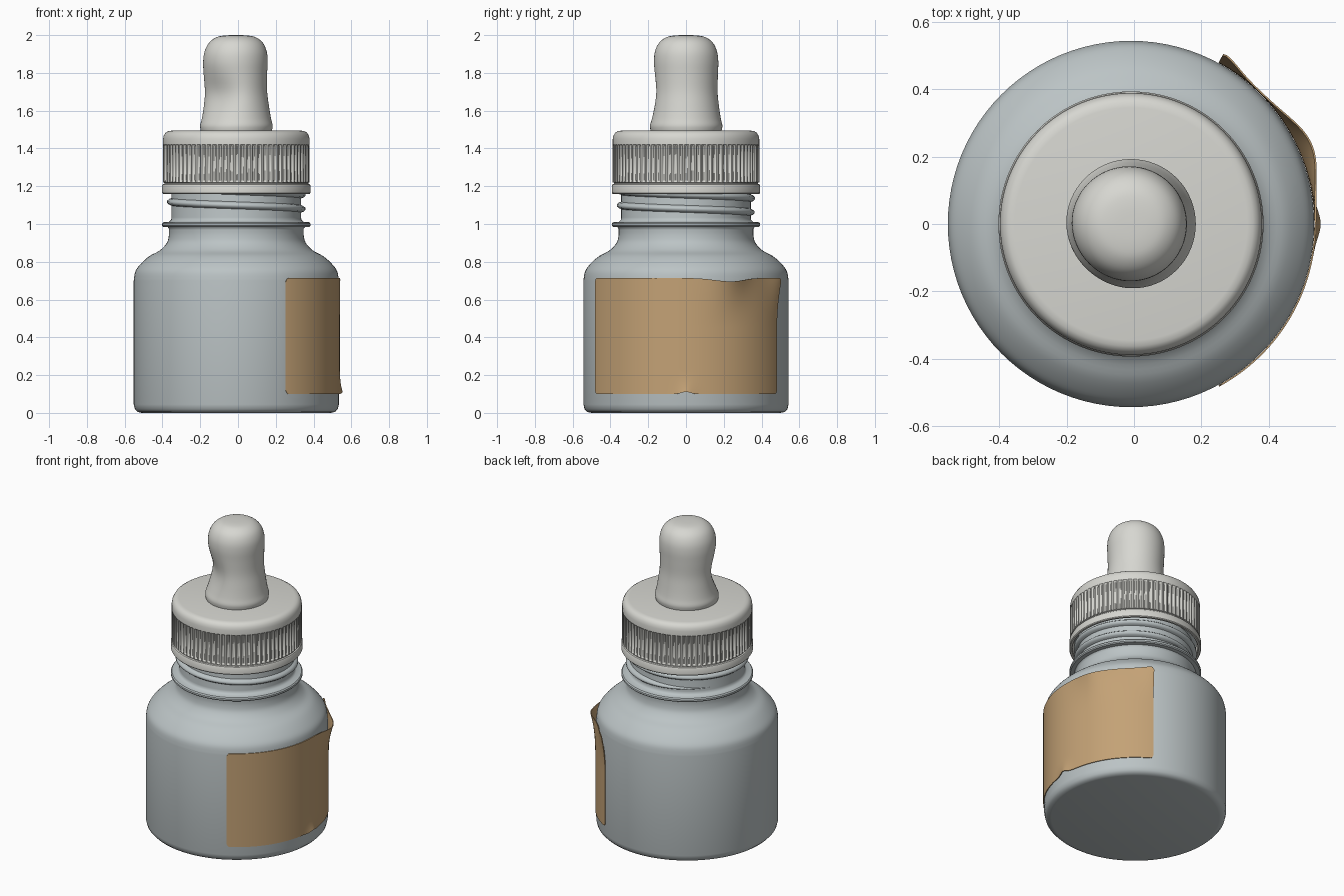
import bpy, bmesh, math
from mathutils import Vector

if "Cube" in bpy.data.objects:
    bpy.data.objects.remove(bpy.data.objects["Cube"])

CX = -0.009  # bottle axis in x


def finish(name, bm, angle=40, color=None):
    bmesh.ops.remove_doubles(bm, verts=bm.verts, dist=1e-5)
    bmesh.ops.recalc_face_normals(bm, faces=bm.faces)
    me = bpy.data.meshes.new(name)
    bm.to_mesh(me)
    bm.free()
    ob = bpy.data.objects.new(name, me)
    bpy.context.collection.objects.link(ob)
    bpy.ops.object.select_all(action='DESELECT')
    ob.select_set(True)
    bpy.context.view_layer.objects.active = ob
    bpy.ops.object.shade_smooth_by_angle(angle=math.radians(angle))
    if color:
        mat = bpy.data.materials.new(name + "_paint")
        mat.diffuse_color = color
        mat.use_nodes = True
        mat.node_tree.nodes["Principled BSDF"].inputs["Base Color"].default_value = mat.diffuse_color
        me.materials.append(mat)
    return ob


def grid_faces(bm, rows, closed=True):
    for a, b in zip(rows, rows[1:]):
        n = len(a)
        for i in range(n if closed else n - 1):
            j = (i + 1) % n
            bm.faces.new((a[i], a[j], b[j], b[i]))


def lathe(name, profile, segs=96, warp=None, angle=40, color=None):
    bm = bmesh.new()
    rows = []
    for r, z in profile:
        row = []
        for i in range(segs):
            t = 2 * math.pi * i / segs
            p = Vector((r * math.cos(t), r * math.sin(t), z))
            if warp:
                p = warp(p, r, i, t)
            row.append(bm.verts.new((p.x + CX, p.y, p.z)))
        rows.append(row)
    grid_faces(bm, rows)
    return finish(name, bm, angle, color)


def spline(pts, steps=4):
    # smooth curve through the profile points
    out = []
    for i in range(len(pts) - 1):
        p0, p1 = pts[max(i - 1, 0)], pts[i]
        p2, p3 = pts[i + 1], pts[min(i + 2, len(pts) - 1)]
        for k in range(steps):
            t = k / steps
            out.append(tuple(
                0.5 * (2 * b + (c - a) * t + (2 * a - 5 * b + 4 * c - d) * t * t
                       + (3 * b - a - 3 * c + d) * t ** 3)
                for a, b, c, d in zip(p0, p1, p2, p3)))
    return out + [pts[-1]]


def bump(x, c, w):
    return math.exp(-((x - c) / w) ** 2)


GLASS = (0.50, 0.55, 0.56, 1)
CREAM = (0.68, 0.68, 0.64, 1)

# bottle body, shoulder, collar and neck
shoulder = spline([(0.543, 0.70), (0.534, 0.75), (0.505, 0.79), (0.46, 0.83),
                   (0.405, 0.86), (0.368, 0.90), (0.357, 0.94), (0.357, 0.975)])
body = [(0, 0), (0.50, 0), (0.523, 0.005), (0.537, 0.02), (0.543, 0.045)] + shoulder + [
    (0.363, 0.983), (0.387, 0.985), (0.393, 0.991), (0.393, 1.002), (0.387, 1.009),
    (0.355, 1.012), (0.345, 1.022), (0.343, 1.035), (0.343, 1.43), (0, 1.43)]
lathe("bottle", body, color=GLASS)

# screw thread: descending helix with a rounded section, tapered at both ends
bm = bmesh.new()
rows = []
N = 260
a0, a1 = math.radians(150), math.radians(-850)
for k in range(N + 1):
    f = k / N
    a = a0 + (a1 - a0) * f
    z = 1.08 - 0.075 * a / (2 * math.pi)
    taper = min(1, f * 14, (1 - f) * 14)
    row = []
    for dr, dz in [(-0.006, -0.021), (0.012, -0.015), (0.023, -0.006),
                   (0.023, 0.006), (0.012, 0.015), (-0.006, 0.021)]:
        r = 0.343 + (dr * taper if dr > 0 else dr)
        row.append(bm.verts.new((CX + r * math.cos(a), r * math.sin(a), z + dz * taper)))
    rows.append(row)
grid_faces(bm, rows)
finish("neck_thread", bm, 60, GLASS)


# screw cap with ribbed band and hollow underside
def ribs(p, r, i, t):
    if 1.225 < p.z < 1.416 and r > 0.38 and i % 4 in (0, 1):
        p.x *= 0.975
        p.y *= 0.975
    return p


cap = [(0, 1.445), (0.373, 1.445), (0.373, 1.165), (0.377, 1.16), (0.389, 1.16),
       (0.393, 1.165), (0.393, 1.203), (0.389, 1.210), (0.381, 1.213), (0.381, 1.218),
       (0.388, 1.221), (0.388, 1.23), (0.388, 1.412), (0.388, 1.42), (0.388, 1.45),
       (0.384, 1.468), (0.375, 1.483), (0.362, 1.491), (0.345, 1.494), (0, 1.494)]
lathe("ribbed_cap", cap, 320, ribs, 35, CREAM)


# rubber dropper bulb, squeezed on the front left side
def squeeze(p, r, i, t):
    side = max(0, math.cos(t - math.radians(230))) ** 3
    p *= 1
    d = 0.036 * side * bump(p.z, 1.68, 0.12) * min(1, r / 0.15)
    p.x += 0.64 * d
    p.y += 0.77 * d
    p.x -= 0.006 * bump(p.z, 1.8, 0.15)
    return p


bulb = spline([(0.186, 1.485), (0.191, 1.505), (0.192, 1.525), (0.184, 1.56), (0.175, 1.62),
               (0.167, 1.70), (0.169, 1.79), (0.171, 1.86), (0.164, 1.915), (0.142, 1.96),
               (0.105, 1.988), (0.06, 1.998), (0, 2.0)])
lathe("dropper_bulb", [(0, 1.485)] + bulb, 64, squeeze, 60, CREAM)

# paper label wrapped round the right side, with lifting edges
bm = bmesh.new()
HALF, Z0, Z1, NA, NZ = 61.5, 0.10, 0.714, 124, 40
layers = []
for lift in (0.0, 0.005):
    rows = []
    for j in range(NZ + 1):
        v = j / NZ
        row = []
        for i in range(NA + 1):
            deg = -HALF + 2 * HALF * i / NA
            edge = (HALF - abs(deg)) * math.pi / 180 * 0.543
            c = max(0, 0.02 - edge)
            inset = 0.02 - math.sqrt(max(0, 0.0004 - c * c))
            z = Z0 + inset + (Z1 - Z0 - 2 * inset) * v
            top = max(0, (z - 0.45) / 0.264) ** 2
            low = max(0, 1 - (z - Z0) / 0.12) ** 2
            wave, corner = bump(deg, 24, 12), bump(deg, 63, 9)
            r = 0.5435 + lift + top * (0.038 * wave + 0.03 * corner) + 0.014 * low * bump(deg, 0, 5)
            z += -0.018 * top * wave + 0.012 * low * bump(deg, 0, 3)
            a = math.radians(deg)
            row.append(bm.verts.new((CX + r * math.cos(a), r * math.sin(a), z)))
        rows.append(row)
    grid_faces(bm, rows, False)
    layers.append(rows)


def rim(rows):
    return (rows[0] + [r[-1] for r in rows[1:]] + rows[-1][-2::-1]
            + [r[0] for r in rows[-2:0:-1]])


grid_faces(bm, [rim(layers[0]), rim(layers[1])])
finish("label", bm, 40, (0.55, 0.36, 0.18, 1))
